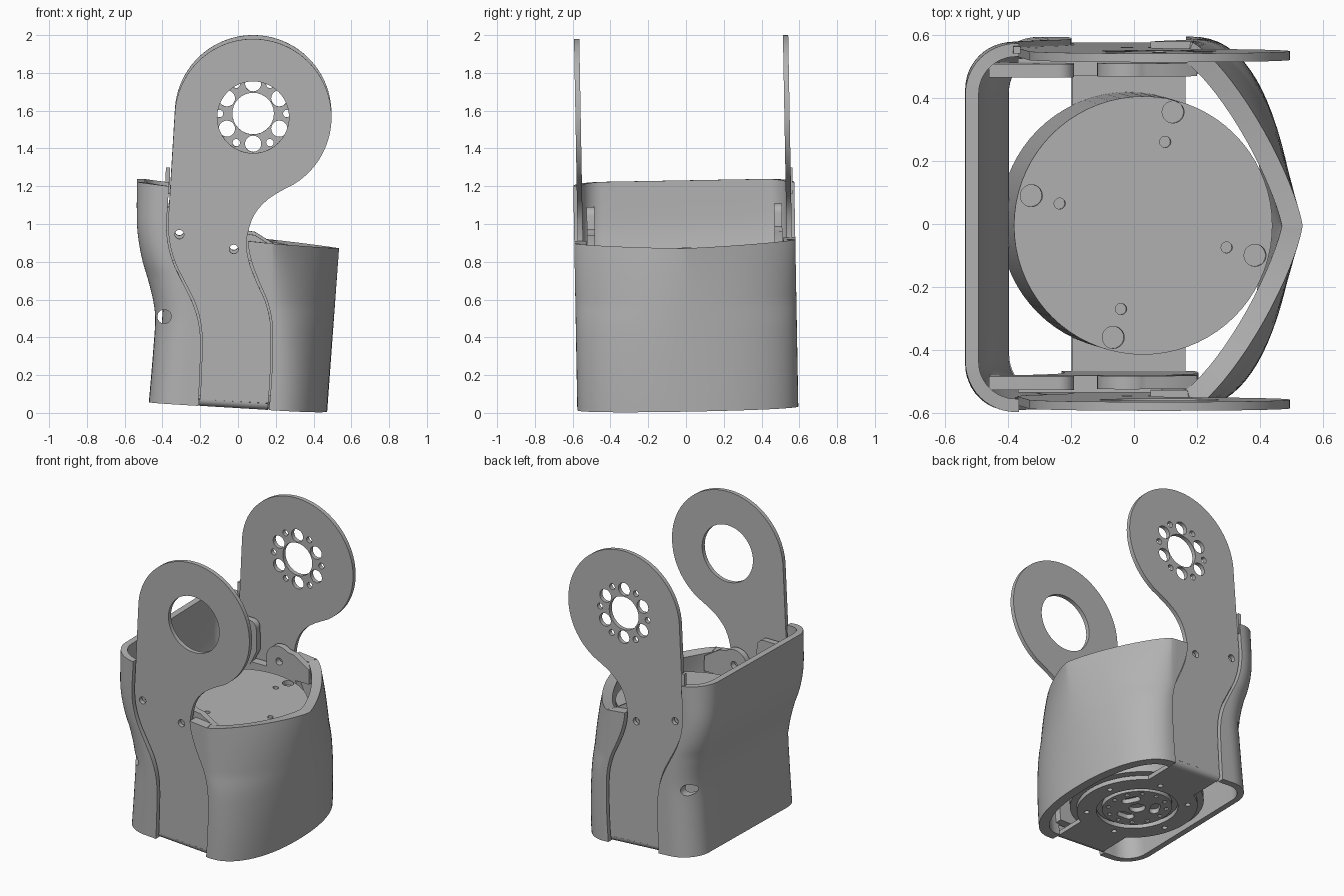
import bpy, bmesh, math
from math import sin, cos, pi, radians

if "Cube" in bpy.data.objects:
    bpy.data.objects.remove(bpy.data.objects["Cube"])

grey = bpy.data.materials.new("plain grey")
grey.diffuse_color = (0.45, 0.45, 0.45, 1)
grey.use_nodes = True
grey.node_tree.nodes["Principled BSDF"].inputs["Base Color"].default_value = grey.diffuse_color


def finish(name, mesh, fix_normals=True):
    # the whole assembly leans slightly about the x axis
    for v in mesh.vertices:
        x, y, z = v.co
        v.co = (x, y + 0.01 - 0.018 * z, z + 0.018 * y)
    bm = bmesh.new()
    bm.from_mesh(mesh)
    bmesh.ops.remove_doubles(bm, verts=bm.verts, dist=1e-5)
    if fix_normals:
        bmesh.ops.recalc_face_normals(bm, faces=bm.faces)
    bm.to_mesh(mesh)
    bm.free()
    mesh.materials.clear()
    mesh.materials.append(grey)
    ob = bpy.data.objects.new(name, mesh)
    bpy.context.collection.objects.link(ob)
    return ob


def activate(ob):
    bpy.ops.object.select_all(action='DESELECT')
    ob.select_set(True)
    bpy.context.view_layer.objects.active = ob


def smooth(ob):
    activate(ob)
    bpy.ops.object.shade_smooth_by_angle(angle=radians(30))


def slab(name, loops, depth, place):
    """Flat plate from an outline and hole loops, each vertex moved by place()."""
    cu = bpy.data.curves.new(name, 'CURVE')
    cu.dimensions, cu.fill_mode, cu.extrude = '2D', 'BOTH', depth / 2
    for loop in loops:
        sp = cu.splines.new('POLY')
        sp.points.add(len(loop) - 1)
        for p, (u, v) in zip(sp.points, loop):
            p.co = (u, v, 0, 1)
        sp.use_cyclic_u = True
    tmp = bpy.data.objects.new("tmp", cu)
    bpy.context.collection.objects.link(tmp)
    dg = bpy.context.evaluated_depsgraph_get()
    mesh = bpy.data.meshes.new_from_object(tmp.evaluated_get(dg))
    bpy.data.objects.remove(tmp)
    for v in mesh.vertices:
        v.co = place(*v.co)
    ob = finish(name, mesh)
    smooth(ob)
    return ob


def sheet(name, rows, thick):
    """Lofted shell thickened inwards."""
    n = len(rows[0])
    verts = [p for r in rows for p in r]
    faces = [(i * n + j, i * n + j + 1, (i + 1) * n + j + 1, (i + 1) * n + j)
             for i in range(len(rows) - 1) for j in range(n - 1)]
    mesh = bpy.data.meshes.new(name)
    mesh.from_pydata(verts, [], faces)
    ob = finish(name, mesh, False)
    mod = ob.modifiers.new("wall", 'SOLIDIFY')
    mod.thickness, mod.offset = thick, -1
    activate(ob)
    bpy.ops.object.modifier_apply(modifier="wall")
    return ob


def arc(cx, cy, r, a0=0, a1=360, n=32):
    full = a1 - a0 == 360
    return [(cx + r * cos(radians(a0 + (a1 - a0) * k / n)),
             cy + r * sin(radians(a0 + (a1 - a0) * k / n))) for k in range(n if full else n + 1)]


def spline(pts):
    """Smooth x as a function of z through (z, x) points."""
    m = []
    for k in range(len(pts)):
        a, b = pts[max(k - 1, 0)], pts[min(k + 1, len(pts) - 1)]
        m.append((b[1] - a[1]) / (b[0] - a[0]))

    def f(z):
        z = min(max(z, pts[0][0]), pts[-1][0])
        i = next(k for k in range(len(pts) - 1) if z <= pts[k + 1][0])
        h = pts[i + 1][0] - pts[i][0]
        t = (z - pts[i][0]) / h
        return ((2*t**3 - 3*t*t + 1) * pts[i][1] + (t**3 - 2*t*t + t) * h * m[i]
                + (3*t*t - 2*t**3) * pts[i + 1][1] + (t**3 - t*t) * h * m[i + 1])
    return f


left = spline([(0, -.205), (.2, -.195), (.4, -.19), (.5, -.2), (.6, -.23), (.7, -.28),
               (.8, -.33), (.9, -.36), (1, -.37), (1.1, -.365), (1.25, -.355)])
right = spline([(0, .155), (.2, .17), (.4, .175), (.5, .17), (.6, .145), (.7, .1), (.8, .062),
                (.9, .045), (1, .062), (1.08, .1), (1.15, .17), (1.2, .255)])
back = spline([(0, -.475), (.3, -.45), (.5, -.438), (.6, -.45), (.7, -.475), (.8, -.505),
               (.9, -.525), (1, -.535), (1.25, -.535)])


def base(x):
    return 0.035 - 0.06 * x


# side plates with the joint rings
CX, CZ = 0.08, 1.575
outline = [(right(z), z) for z in [.061 + 1.139 * k / 40 for k in range(41)]]
outline += arc(CX, CZ, .415, -58, 175, 56)
outline += [(left(z), z) for z in [1.2 - 1.118 * k / 36 for k in range(37)]]
screws = [arc(-.31, .955, .024, n=16), arc(-.022, .877, .024, n=16)]
horn_holes = [arc(CX, CZ, .11)]
for k in range(6):
    a, b = radians(90 + 60 * k), radians(60 * k)
    horn_holes.append(arc(CX + .16 * cos(a), CZ + .16 * sin(a), .043, n=20))
    horn_holes.append(arc(CX + .178 * cos(b), CZ + .178 * sin(b), .02, n=12))
for s, name, holes in ((-1, "front_plate", [arc(CX, CZ, .19, n=48)]), (1, "rear_plate", horn_holes)):
    slab(name, [outline] + screws + holes, .028, lambda u, v, w: (u, s * .553 + w, v))
    # rounded bend joining plate and bracket bottom
    bend = arc(.532, .035, .035, -90, 0, 8) + arc(.532, .035, .007, 0, -90, 8)
    slab("bracket_bend", [bend], .362,
         lambda u, v, w: (w - .022, s * u, v + base(w - .022)))
    # shell flanges behind the plate
    zs = [.1 + .72 * k / 24 for k in range(25)]
    flange = [(right(z) + .03, z) for z in zs] + [(left(z) - .03, z) for z in reversed(zs)]
    slab("inner_flange", [flange], .055, lambda u, v, w: (u, s * .503 + w, v))
    # screw lugs
    lug_a = [(-.46, .8), (-.24, .8)] + arc(-.24, .9, .05, 0, 0.1, 1) + arc(-.24, 1.05, .05, 0, 90, 6) + [(-.46, 1.1)]
    lug_b = [(.2, .78), (.2, .88), (.09, .95)] + arc(-.022, .885, .095, 50, 180, 12) + [(-.117, .78)]
    for lug, hole in zip((lug_a, lug_b), screws):
        slab("screw_lug", [lug, hole], .042, lambda u, v, w: (u, s * .496 + w, v))

# small tab on the back shell
slab("shell_tab", [[(-.385, 1.15), (-.36, 1.15), (-.36, 1.29), (-.382, 1.29)]], .022,
     lambda u, v, w: (u, .565 + w, v))

# front shell: round at the bottom, pointed at the top
rows = []
for i in range(29):
    t = i / 28
    zn = .02 + .88 * t
    xe = right(zn) + .008
    x0, xm = max(xe + .02, .18), .472 + .063 * t
    n = 2.2 - .9 * t ** 1.5
    path = [(xe + (x0 - xe) * k / 3, -.585) for k in range(3)]
    for k in range(41):
        a = -pi / 2 + pi * k / 40
        c, d = max(cos(a), 0) ** (2 / n), abs(sin(a)) ** (2 / n)
        path.append((x0 + (xm - x0) * c, math.copysign(.585 * d, a)))
    path += [(x0 + (xe - x0) * k / 3, .585) for k in range(1, 4)]
    rows.append([(x, y, base(x) + (.92 - .1 * (x - .05) - base(x)) * t) for x, y in path])
smooth(sheet("front_shell", rows, .065))

# back shell: rounded U section
rows = []
for i in range(37):
    t = i / 36
    zn = .05 + 1.17 * t
    xe, xm = left(zn) - .008, back(zn)
    r = min(.17, xe - xm - .01)
    half = [(xe + (xm + r - xe) * k / 3, .585) for k in range(3)]
    half += arc(xm + r, .585 - r, r, 90, 180, 12)
    half += [(xm, (.585 - r) * (1 - k / 3)) for k in (1, 2)]
    path = half + [(xm, 0)] + [(x, -y) for x, y in reversed(half)]
    rows.append([(x, y, base(x) + (1.21 - .12 * (x + .36) - base(x)) * t) for x, y in path])
shell = sheet("back_shell", rows, .042)
# cable holes through its corners
bpy.ops.mesh.primitive_cylinder_add(vertices=24, radius=.037, depth=2,
                                    location=(-.39, 0, .51), rotation=(pi / 2, 0, 0))
cutter = bpy.context.object
cutter.name, cutter.hide_render = "cable_hole_cutter", True
mod = shell.modifiers.new("holes", 'BOOLEAN')
mod.object, mod.operation = cutter, 'DIFFERENCE'
activate(shell)
bpy.ops.object.modifier_apply(modifier="holes")
bpy.data.objects.remove(cutter)
smooth(shell)


def tilted(z0):
    return lambda u, v, w: (u - .02 + .06 * (z0 + w), v, z0 + w - .06 * (u - .02))


# bracket bottom: strip joined with a round flange
R, H = .37, .18
a = math.degrees(math.acos(H / R))
floor = arc(0, 0, R, -a, a, 24) + [(H, .532), (-H, .532)]
floor += arc(0, 0, R, 180 - a, 180 + a, 24) + [(-H, -.532), (H, -.532)]
bolts = [arc(.31 * cos(k * pi / 3 + .3), .31 * sin(k * pi / 3 + .3), .017, n=12) for k in range(6)]
slab("bracket_bottom", [floor, arc(0, 0, .25, n=48)] + bolts, .028, tilted(.05))

# output disc underneath
holes = [arc(0, 0, .05, n=24)]
for k in range(12):
    holes.append(arc(.18 * cos(k * pi / 6), .18 * sin(k * pi / 6), .014, n=10))
for k in range(3):
    q = radians(120 * k + 30)
    holes.append([(.11 * cos(q) + u * -sin(q) + v * cos(q), .11 * sin(q) + u * cos(q) + v * sin(q))
                  for u, v in arc(.03, 0, .03, -90, 90, 8) + arc(-.03, 0, .03, 90, 270, 8)])
slab("output_disc", [arc(0, 0, .215, n=48)] + holes, .03, tilted(.055))

# motor body and its drilled cap
slab("motor_body", [arc(0, 0, .41, n=72)], .72, tilted(.43))
cap_holes = []
for x, y in ((.125, .36), (-.325, .095), (.385, -.095), (-.065, -.355)):
    cap_holes.append(arc(x - .03, y, .035, n=20))
for x, y in ((.1, .265), (-.235, .07), (.295, -.07), (-.04, -.265)):
    cap_holes.append(arc(x - .03, y, .018, n=12))
slab("motor_cap", [arc(0, 0, .41, n=72)] + cap_holes, .03, tilted(.805))
